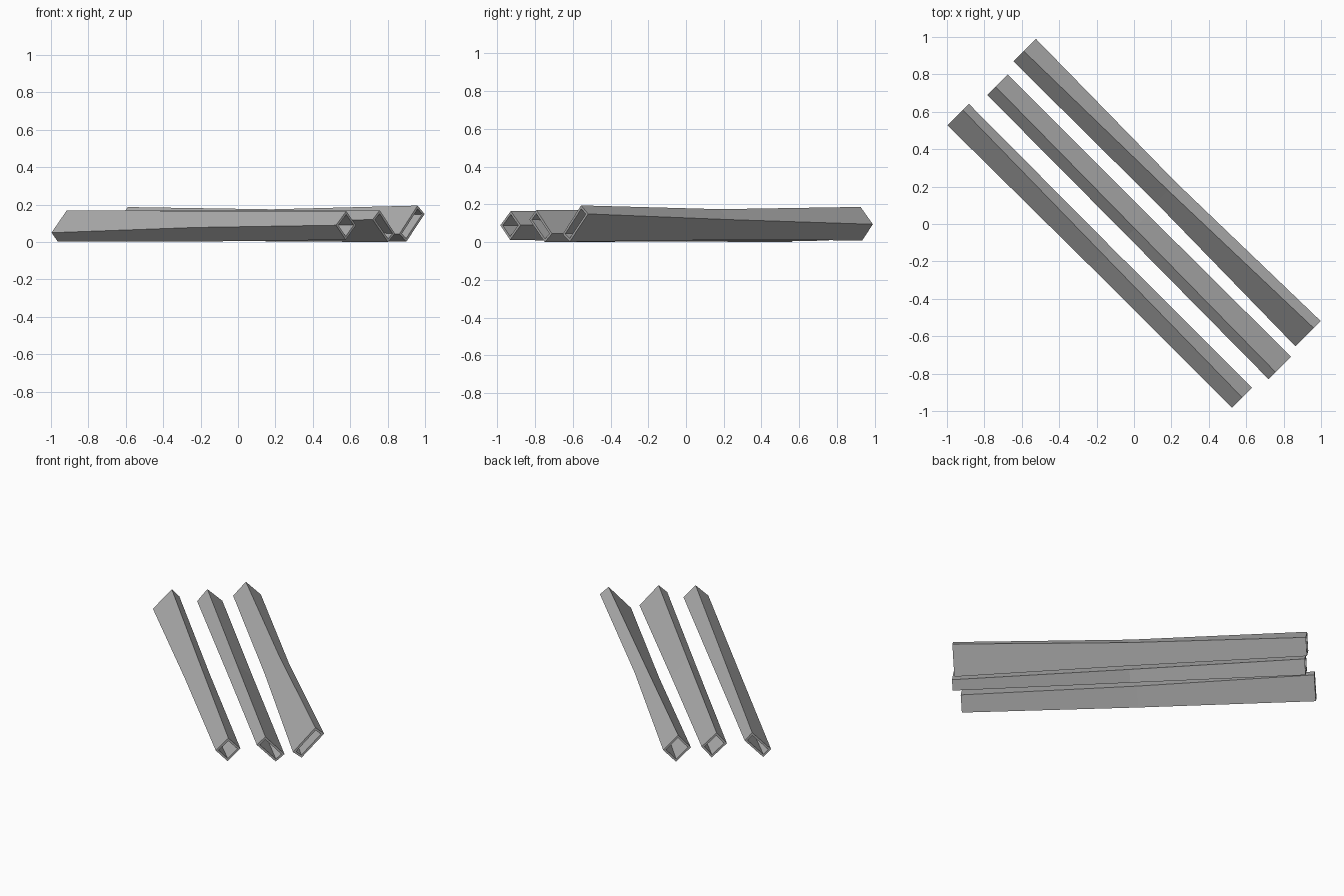
import bpy, bmesh, math
from mathutils import Vector

if "Cube" in bpy.data.objects:
    bpy.data.objects.remove(bpy.data.objects["Cube"])

grey = bpy.data.materials.new("steel_grey")
grey.diffuse_color = (0.42, 0.42, 0.42, 1)
grey.use_nodes = True
grey.node_tree.nodes["Principled BSDF"].inputs["Base Color"].default_value = grey.diffuse_color

WALL = 0.013
R = math.sqrt(0.5)


def inset(section):
    """Shrink a rectangular section by the wall thickness."""
    pts = [Vector(p) for p in section]
    out = []
    for i, p in enumerate(pts):
        u = (pts[i - 1] - p).normalized()
        v = (pts[(i + 1) % 4] - p).normalized()
        out.append(p + WALL * (u + v))
    return out


def to_world(p, t):
    """Sideways offset and height at distance t along the diagonal."""
    return Vector(((p[0] + t) * R, (p[0] - t) * R, p[1]))


def tube(name, stations):
    """Open rectangular tube through (distance, section) stations."""
    bm = bmesh.new()
    outer, inner = [], []
    for t, sec in stations:
        outer.append([bm.verts.new(to_world(p, t)) for p in sec])
        inner.append([bm.verts.new(to_world(p, t)) for p in inset(sec)])
    for i in range(4):
        j = (i + 1) % 4
        for k in range(len(stations) - 1):
            for ring in (outer, inner):
                bm.faces.new((ring[k][i], ring[k][j], ring[k + 1][j], ring[k + 1][i]))
        for k in (0, -1):  # end rims
            bm.faces.new((outer[k][i], outer[k][j], inner[k][j], inner[k][i]))
    bmesh.ops.recalc_face_normals(bm, faces=bm.faces[:])
    mesh = bpy.data.meshes.new(name)
    bm.to_mesh(mesh)
    bm.free()
    mesh.materials.append(grey)
    bpy.context.collection.objects.link(bpy.data.objects.new(name, mesh))


# Sections list the left, top, right and bottom corners (offset, height)
tube("left_tube", [
    (-1.078, [(-.332, .05), (-.216, .17), (-.17, .12), (-.284, .002)]),
    (0.0, [(-.325, .078), (-.232, .166), (-.174, .098), (-.268, .003)]),
    (1.066, [(-.325, .09), (-.247, .165), (-.173, .09), (-.252, .012)])])
tube("middle_tube", [
    (-1.043, [(-.067, .095), (-.004, .17), (.088, .085), (.026, .008)]),
    (0.02, [(-.071, .108), (-.014, .168), (.088, .065), (.031, .005)]),
    (1.096, [(-.078, .12), (-.025, .17), (.092, .045), (.038, 0)])])
tube("right_tube", [
    (-1.071, [(.159, .1), (.237, .187), (.329, .095), (.25, .01)]),
    (0.0, [(.164, .07), (.256, .175), (.316, .12), (.222, .012)]),
    (1.072, [(.148, .043), (.286, .195), (.339, .15), (.201, .002)])])
